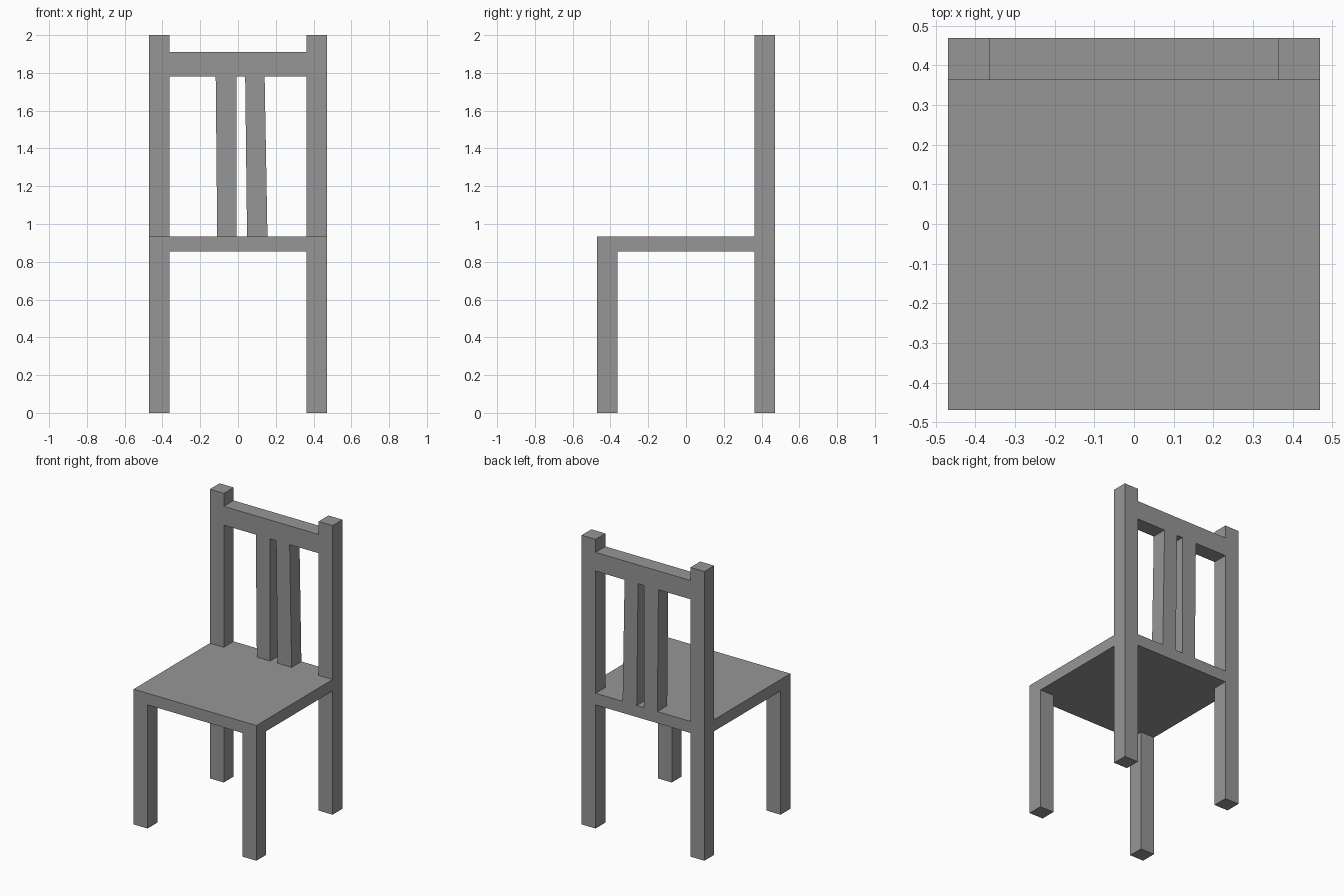
import bpy
import bmesh

# Remove the default cube
cube = bpy.data.objects.get("Cube")
if cube:
    bpy.data.objects.remove(cube, do_unlink=True)

# Single flat grey
grey = bpy.data.materials.new("plain grey")
grey.use_nodes = True
colour = (0.305, 0.305, 0.305, 1)
grey.diffuse_color = colour
grey.node_tree.nodes["Principled BSDF"].inputs["Base Color"].default_value = colour

HALF = 0.47       # half width and depth of the chair
INNER = 0.363     # inner face of legs and front face of the backrest
SEAT_LOW, SEAT_TOP = 0.855, 0.935
RAIL_LOW, RAIL_TOP = 1.78, 1.91
HEIGHT = 2.0


def bar(name, x, y, z, top_x=None):
    """Box between the given ranges; top_x lets the upper end lean or taper."""
    bm = bmesh.new()
    bmesh.ops.create_cube(bm, size=2)
    for v in bm.verts:
        span = top_x if top_x and v.co.z > 0 else x
        v.co = (span[v.co.x > 0], y[v.co.y > 0], z[v.co.z > 0])
    mesh = bpy.data.meshes.new(name)
    bm.to_mesh(mesh)
    bm.free()
    mesh.materials.append(grey)
    obj = bpy.data.objects.new(name, mesh)
    bpy.context.collection.objects.link(obj)
    return obj


back = (INNER, HALF)

# Seat
bar("seat", (-HALF, HALF), (-HALF, HALF), (SEAT_LOW, SEAT_TOP))

# Legs and backrest posts on both sides
for side, x in (("left", (INNER, HALF)), ("right", (-HALF, -INNER))):
    bar(f"front_leg_{side}", x, (-HALF, -INNER), (0, SEAT_LOW))
    bar(f"back_leg_{side}", x, back, (0, SEAT_LOW))
    bar(f"back_post_{side}", x, back, (SEAT_TOP, HEIGHT))

# Backrest rail and its two slightly leaning slats
bar("top_rail", (-INNER, INNER), back, (RAIL_LOW, RAIL_TOP))
bar("slat_right", (-0.11, -0.008), back, (SEAT_TOP, RAIL_LOW), (-0.118, -0.008))
bar("slat_left", (0.048, 0.156), back, (SEAT_TOP, RAIL_LOW), (0.038, 0.141))
